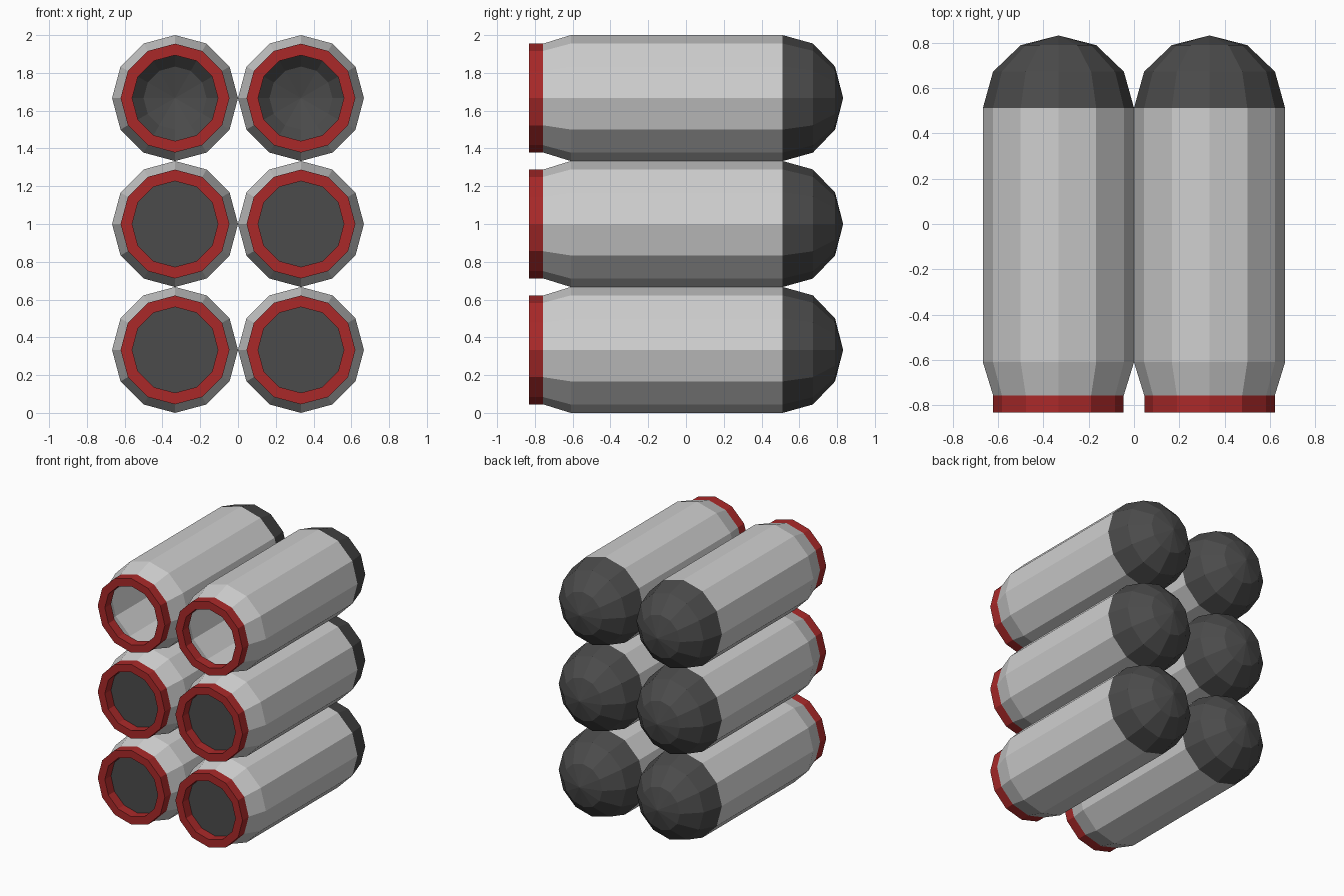
import bpy, bmesh, math

if "Cube" in bpy.data.objects:
    bpy.data.objects.remove(bpy.data.objects["Cube"])

SIDES = 12
R = 1 / 3          # tube radius
RIM = 0.288        # outer radius of the red rim
HOLE = 0.227       # inner radius of the red rim
FRONT, RIM_BACK, TAPER, DOME, BACK = -0.832, -0.757, -0.61, 0.512, 0.832


def material(name, rgb):
    m = bpy.data.materials.new(name)
    m.diffuse_color = (*rgb, 1)
    m.use_nodes = True
    m.node_tree.nodes["Principled BSDF"].inputs["Base Color"].default_value = m.diffuse_color
    return m


grey = material("light grey", (0.62, 0.62, 0.62))
dark = material("dark grey", (0.07, 0.07, 0.07))
red = material("deep red", (0.40, 0.022, 0.022))


def lathe(name, profile, mat):
    """Revolve (radius, y) points around the y axis with flat facets."""
    bm = bmesh.new()
    rings = []
    for r, y in profile:
        rings.append([bm.verts.new((r * math.cos(k * math.tau / SIDES), y,
                                    r * math.sin(k * math.tau / SIDES)))
                      for k in range(SIDES)])
    for a, b in zip(rings, rings[1:]):
        for k in range(SIDES):
            n = (k + 1) % SIDES
            bm.faces.new((a[k], b[k], b[n], a[n]))
    bmesh.ops.remove_doubles(bm, verts=bm.verts, dist=1e-5)
    me = bpy.data.meshes.new(name)
    bm.to_mesh(me)
    bm.free()
    me.materials.append(mat)
    return me


# Shared part meshes
tube = lathe("tube", [(RIM, RIM_BACK), (R, TAPER), (R, DOME)], grey)
rim = lathe("rim", [(HOLE, RIM_BACK), (HOLE, FRONT), (RIM, FRONT), (RIM, RIM_BACK)], red)
dome = lathe("dome", [(R * math.cos(math.radians(a)),
                       DOME + (BACK - DOME) * math.sin(math.radians(a)))
                      for a in (0, 30, 60, 90)], dark)
plug = lathe("plug", [(0, RIM_BACK), (HOLE, RIM_BACK)], dark)

# Two columns of three tubes; the top row is open, the others are plugged
for row, level in enumerate(("bottom", "middle", "top")):
    for side, x in (("left", -R), ("right", R)):
        parts = [("tube", tube), ("rim", rim), ("dome", dome)]
        if level != "top":
            parts.append(("plug", plug))
        for part, mesh in parts:
            ob = bpy.data.objects.new(f"{level}_{side}_{part}", mesh)
            ob.location = (x, 0, R + row * 2 * R)
            bpy.context.collection.objects.link(ob)
